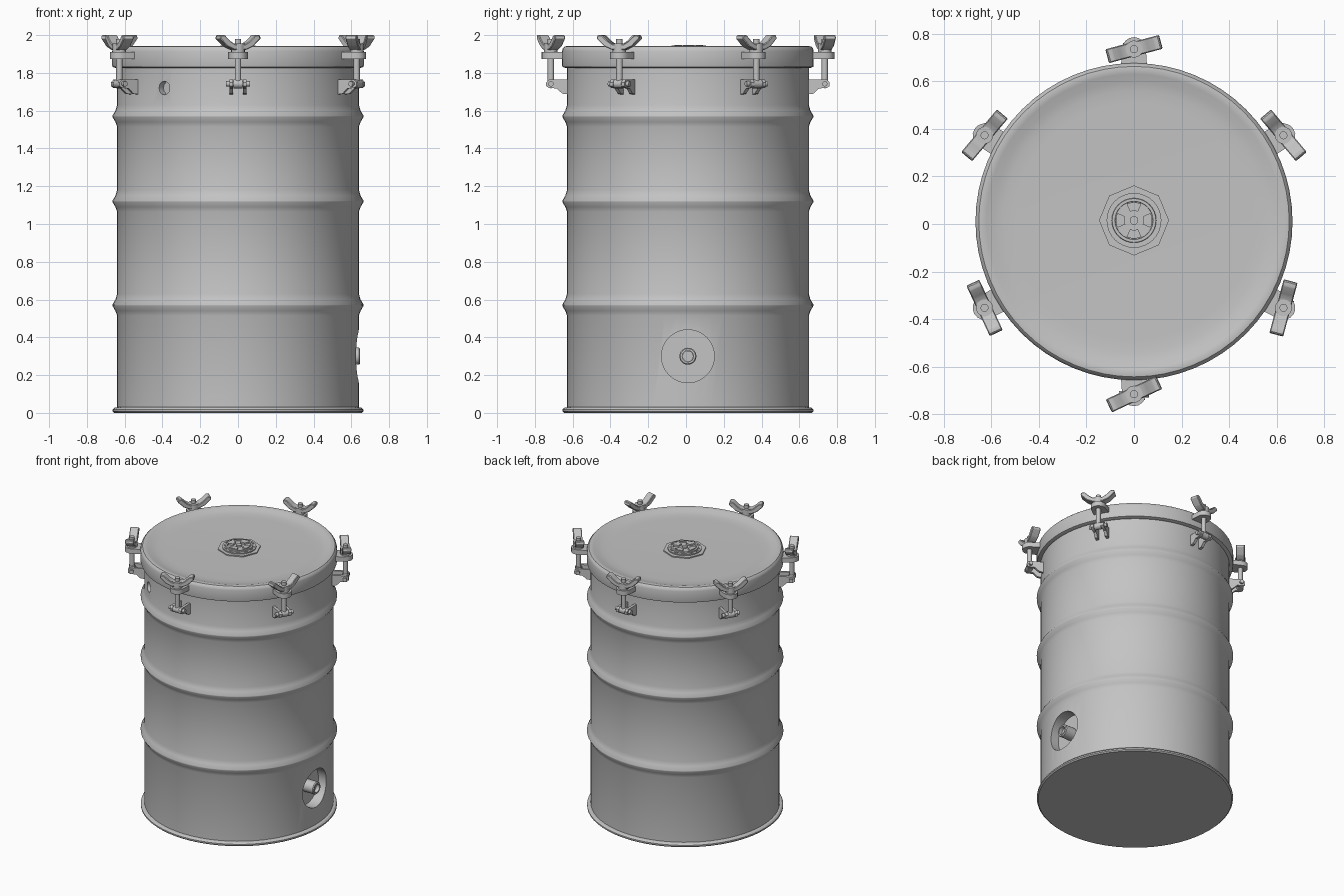
import bpy, bmesh
from math import pi, sin, cos, radians
from mathutils import Matrix, Vector

if "Cube" in bpy.data.objects:
    bpy.data.objects.remove(bpy.data.objects["Cube"], do_unlink=True)

CY = 0.01      # drum axis offset in y
R = 0.64       # drum wall radius
T, ROT = Matrix.Translation, Matrix.Rotation
CENTRE = T((0, CY, 0))
FLAT = ROT(pi / 2, 4, 'X')     # lays a prism down so it extrudes along z

steel = bpy.data.materials.new("grey_steel")
steel.use_nodes = True
steel.diffuse_color = (0.55, 0.55, 0.55, 1)
steel.node_tree.nodes["Principled BSDF"].inputs["Base Color"].default_value = (0.55, 0.55, 0.55, 1)


def finish(name, bm, matrix):
    bmesh.ops.recalc_face_normals(bm, faces=bm.faces)
    bm.transform(matrix)
    mesh = bpy.data.meshes.new(name)
    bm.to_mesh(mesh)
    bm.free()
    mesh.materials.append(steel)
    ob = bpy.data.objects.new(name, mesh)
    bpy.context.collection.objects.link(ob)
    return ob


def smooth(ob, angle=32):
    bpy.ops.object.select_all(action='DESELECT')
    ob.select_set(True)
    bpy.context.view_layer.objects.active = ob
    bpy.ops.object.shade_smooth_by_angle(angle=radians(angle))


def lathe(name, profile, matrix=CENTRE, sides=64, closed=False):
    """Spin an (r, z) profile about z."""
    bm = bmesh.new()
    vs = [bm.verts.new((r, 0, z)) for r, z in profile]
    edges = [bm.edges.new(p) for p in zip(vs, vs[1:])]
    if closed:
        edges.append(bm.edges.new((vs[-1], vs[0])))
    bmesh.ops.spin(bm, geom=vs + edges, cent=(0, 0, 0), axis=(0, 0, 1),
                   angle=2 * pi, steps=sides, use_merge=True)
    bmesh.ops.remove_doubles(bm, verts=bm.verts, dist=1e-5)
    ob = finish(name, bm, matrix)
    smooth(ob)
    return ob


def rod(name, r, z0, z1, matrix, sides=16):
    return lathe(name, [(0, z0), (r, z0), (r, z1), (0, z1)], matrix, sides)


def prism(name, outline, width, matrix, bevel=0):
    """Extrude an (x, z) outline symmetrically along y."""
    bm = bmesh.new()
    face = bm.faces.new([bm.verts.new((x, -width / 2, z)) for x, z in outline])
    out = bmesh.ops.extrude_face_region(bm, geom=[face])
    bmesh.ops.translate(bm, vec=(0, width, 0),
                        verts=[v for v in out["geom"] if isinstance(v, bmesh.types.BMVert)])
    if bevel:
        bmesh.ops.bevel(bm, geom=bm.edges[:], offset=bevel, segments=1, affect='EDGES')
    ob = finish(name, bm, matrix)
    smooth(ob)
    return ob


def arc(r0, r1, mid, half, steps=6):
    """Outline of a ring segment."""
    angles = [mid - half + 2 * half * i / steps for i in range(steps + 1)]
    return ([(r1 * cos(a), r1 * sin(a)) for a in angles]
            + [(r0 * cos(a), r0 * sin(a)) for a in reversed(angles)])


def cut(target, cutter):
    mod = target.modifiers.new("cut", 'BOOLEAN')
    mod.operation, mod.solver, mod.object = 'DIFFERENCE', 'EXACT', cutter
    bpy.context.view_layer.update()
    graph = bpy.context.evaluated_depsgraph_get()
    mesh = bpy.data.meshes.new_from_object(target.evaluated_get(graph))
    target.modifiers.clear()
    target.data = mesh
    bpy.data.objects.remove(cutter, do_unlink=True)


# Drum body with bottom rim and three rolling hoops
profile = [(0, 0), (0.655, 0), (0.664, 0.008), (0.664, 0.018), (0.655, 0.027), (R, 0.03)]
for z in (0.57, 1.12, 1.57):
    profile += [(R, z - 0.055), (R + 0.009, z - 0.03), (R + 0.025, z - 0.003),
                (R + 0.025, z + 0.003), (R + 0.009, z + 0.03), (R, z + 0.06)]
profile += [(R, 1.83), (0, 1.83)]
body = lathe("drum_body", profile)

# Drain recess on the left side, and a small port near the top
drain = T((0, CY, 0.3)) @ ROT(pi / 2, 4, 'Y')
cut(body, rod("drain_cutter", 0.14, 0.56, 0.8, drain, 48))
port = CENTRE @ ROT(radians(-127.6), 4, 'Z') @ T((0, 0, 1.72)) @ ROT(pi / 2, 4, 'Y')
cut(body, rod("port_cutter", 0.036, 0.6, 0.7, port, 12))
smooth(body)
lathe("drain_nozzle", [(0.03, 0.555), (0.045, 0.555), (0.045, 0.64), (0.04, 0.646),
                       (0.03, 0.646)], drain, 24, closed=True)
rod("drain_plug", 0.029, 0.555, 0.62, drain, 16)

# Dished lid with a rounded shoulder
lathe("lid", [(0, 1.825), (0.645, 1.825), (0.664, 1.832), (0.666, 1.84), (0.666, 1.915),
              (0.662, 1.93), (0.652, 1.94), (0.638, 1.942), (0.62, 1.938),
              (0.59, 1.928), (0.55, 1.922), (0.5, 1.92), (0, 1.92)])

# Vent at the lid centre
vent = T((0, 0.015, 0))
rod("vent_base", 0.147, 1.91, 1.928, vent, 8)
rod("vent_disc", 0.115, 1.92, 1.936, vent, 32)
lathe("vent_ring", [(0.078, 1.93), (0.095, 1.93), (0.092, 1.944), (0.08, 1.944)],
      vent, 32, closed=True)
rod("vent_hub", 0.018, 1.93, 1.948, vent, 16)
for i in range(4):
    prism("vent_petal", arc(0.04, 0.076, i * pi / 2, 0.42), 0.014, vent @ T((0, 0, 1.941)) @ FLAT)
for i in range(12):
    prism("vent_tab", arc(0.099, 0.104, i * pi / 6, 0.12, 3), 0.006,
          vent @ T((0, 0, 1.937)) @ FLAT)

# Six swing-bolt clamps: position angle and wing nut turn
BOLT = 0.725
lug = [(0.65, -0.055)] + [(BOLT + 0.05 * cos(a), 0.05 * sin(a)) for a in
                          [pi * (i / 8 - 0.5) for i in range(9)]] + [(0.65, 0.055)]
ear = [(0.625, 1.765), (0.735, 1.765), (0.75, 1.75), (0.75, 1.73), (0.735, 1.72),
       (0.695, 1.718), (0.665, 1.69), (0.625, 1.685)]
half = [(0.035, 1.922), (0.075, 1.94), (0.118, 1.982), (0.112, 2.0), (0.09, 2.0),
        (0.055, 1.967), (0.03, 1.952)]
wing = half + [(-x, z) for x, z in reversed(half)]

for spot, turn in ((90, 15), (30, -50), (-30, 75), (-90, 25), (210, 115), (150, 50)):
    frame = CENTRE @ ROT(radians(spot), 4, 'Z')
    bolt = frame @ T((BOLT, 0, 0))
    prism("clamp_lug", lug, 0.035, frame @ T((0, 0, 1.892)) @ FLAT)
    for side in (-1, 1):
        prism("clamp_ear", ear, 0.02, frame @ T((0, side * 0.036, 0)))
    rod("swing_bolt", 0.017, 1.735, 1.98, bolt, 12)
    pivot = bolt @ T((0, 0, 1.742)) @ ROT(pi / 2, 4, 'X')
    rod("bolt_eye", 0.024, -0.024, 0.024, pivot, 12)
    rod("hinge_pin", 0.014, -0.064, 0.064, pivot, 12)
    rod("wing_nut_hub", 0.036, 1.905, 1.955, bolt, 16)
    place = T(bolt.to_translation()) @ ROT(radians(turn), 4, 'Z')
    prism("wing_nut", wing, 0.06, place, bevel=0.004)
